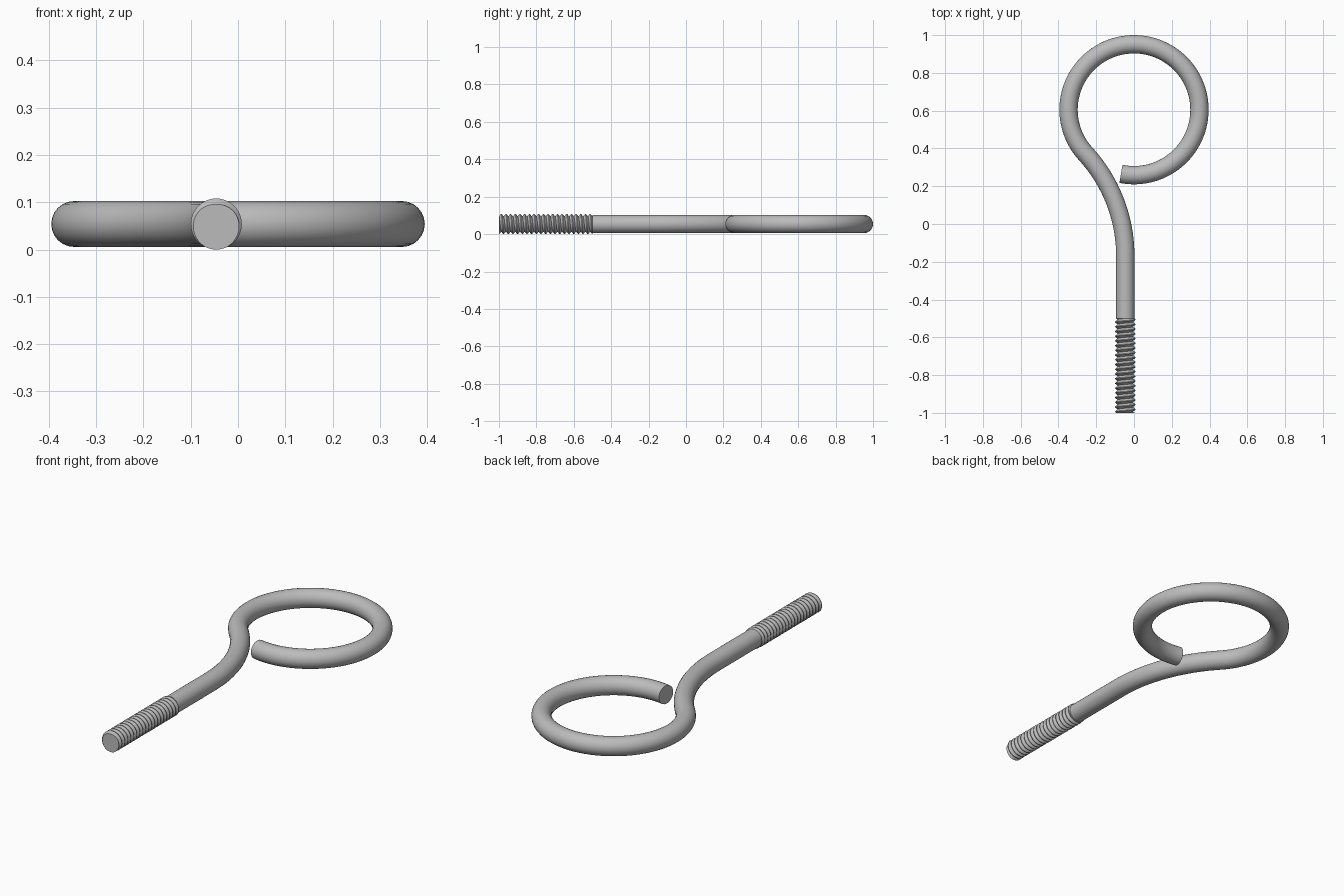
import bpy, bmesh
from math import sin, cos, pi, tau, atan2, hypot, radians

cube = bpy.data.objects.get("Cube")
if cube:
    bpy.data.objects.remove(cube)

steel = bpy.data.materials.new("grey steel")
steel.use_nodes = True
GREY = (0.5, 0.5, 0.5, 1)
steel.diffuse_color = GREY
steel.node_tree.nodes["Principled BSDF"].inputs["Base Color"].default_value = GREY

MID_Z = 0.054      # height of the wire's centre line
WIRE = 0.0485      # wire radius
SHANK_X = -0.046
RING_Y, RING_R = 0.605, 0.3465
BEND_Y = -0.17     # where the straight shank starts to bend
THREAD_START, THREAD_END = -1.0, -0.5
TURNS = 20
ROOT, CREST = 0.041, 0.054


def finish(obj, angle):
    bpy.ops.object.select_all(action="DESELECT")
    obj.select_set(True)
    bpy.context.view_layer.objects.active = obj
    if obj.type == "CURVE":
        bpy.ops.object.convert(target="MESH")
        obj = bpy.context.object
    bpy.ops.object.shade_smooth_by_angle(angle=radians(angle))


def arc(cx, cy, r, start, end, steps):
    angles = [start + (end - start) * i / steps for i in range(steps + 1)]
    return [(cx + r * cos(a), cy + r * sin(a)) for a in angles]


# Wire path: straight shank, bend tangent to the ring, then the open ring
rise = RING_Y - BEND_Y
bend_r = (rise ** 2 + SHANK_X ** 2 - RING_R ** 2) / (2 * (RING_R + SHANK_X))
bend_x = SHANK_X - bend_r
bend_angle = atan2(rise, -bend_x)
path = [(SHANK_X, THREAD_END)]
path += arc(bend_x, BEND_Y, bend_r, 0, bend_angle, 24)
path += arc(0, RING_Y, RING_R, bend_angle + pi, radians(258.5 - 360), 96)[1:]

curve = bpy.data.curves.new("wire_shank_and_ring", "CURVE")
curve.dimensions = "3D"
curve.bevel_depth = WIRE
curve.bevel_resolution = 10
curve.use_fill_caps = True
spline = curve.splines.new("POLY")
spline.points.add(len(path) - 1)
for point, (x, y) in zip(spline.points, path):
    point.co = (x, y, MID_Z, 1)
curve.materials.append(steel)
wire = bpy.data.objects.new("wire_shank_and_ring", curve)
bpy.context.collection.objects.link(wire)
finish(wire, 40)

# Threaded end: helical ridges, trimmed flat at both ends
PITCH = (THREAD_END - THREAD_START) / TURNS
SIDES = 40
PROFILE = (0, 0.06, 0.5, 0.94)  # crest edge, crest edge, root, crest edge


def thread_radius(y, angle):
    phase = ((y - THREAD_START) / PITCH - (angle - pi) / tau) % 1
    off_crest = min(phase, 1 - phase)
    slope = min(1, max(0, (off_crest - 0.06) / 0.44))
    return CREST + (ROOT - CREST) * slope


bm = bmesh.new()
rows = []
for turn in range(-2, TURNS + 2):
    for part in PROFILE:
        row = []
        for i in range(SIDES + 1):
            a = tau * i / SIDES
            y = THREAD_START + PITCH * (turn + part + (a - pi) / tau)
            y = min(THREAD_END, max(THREAD_START, y))
            r = thread_radius(y, a)
            row.append(bm.verts.new((SHANK_X + r * sin(a), y, MID_Z + r * cos(a))))
        rows.append(row)
for low, high in zip(rows, rows[1:]):
    for i in range(SIDES):
        bm.faces.new((low[i], low[i + 1], high[i + 1], high[i]))
bmesh.ops.remove_doubles(bm, verts=bm.verts, dist=0.00002)
bmesh.ops.holes_fill(bm, edges=[e for e in bm.edges if e.is_boundary], sides=0)
bmesh.ops.recalc_face_normals(bm, faces=bm.faces)
mesh = bpy.data.meshes.new("threaded_end")
bm.to_mesh(mesh)
bm.free()
mesh.materials.append(steel)
thread = bpy.data.objects.new("threaded_end", mesh)
bpy.context.collection.objects.link(thread)
finish(thread, 30)
